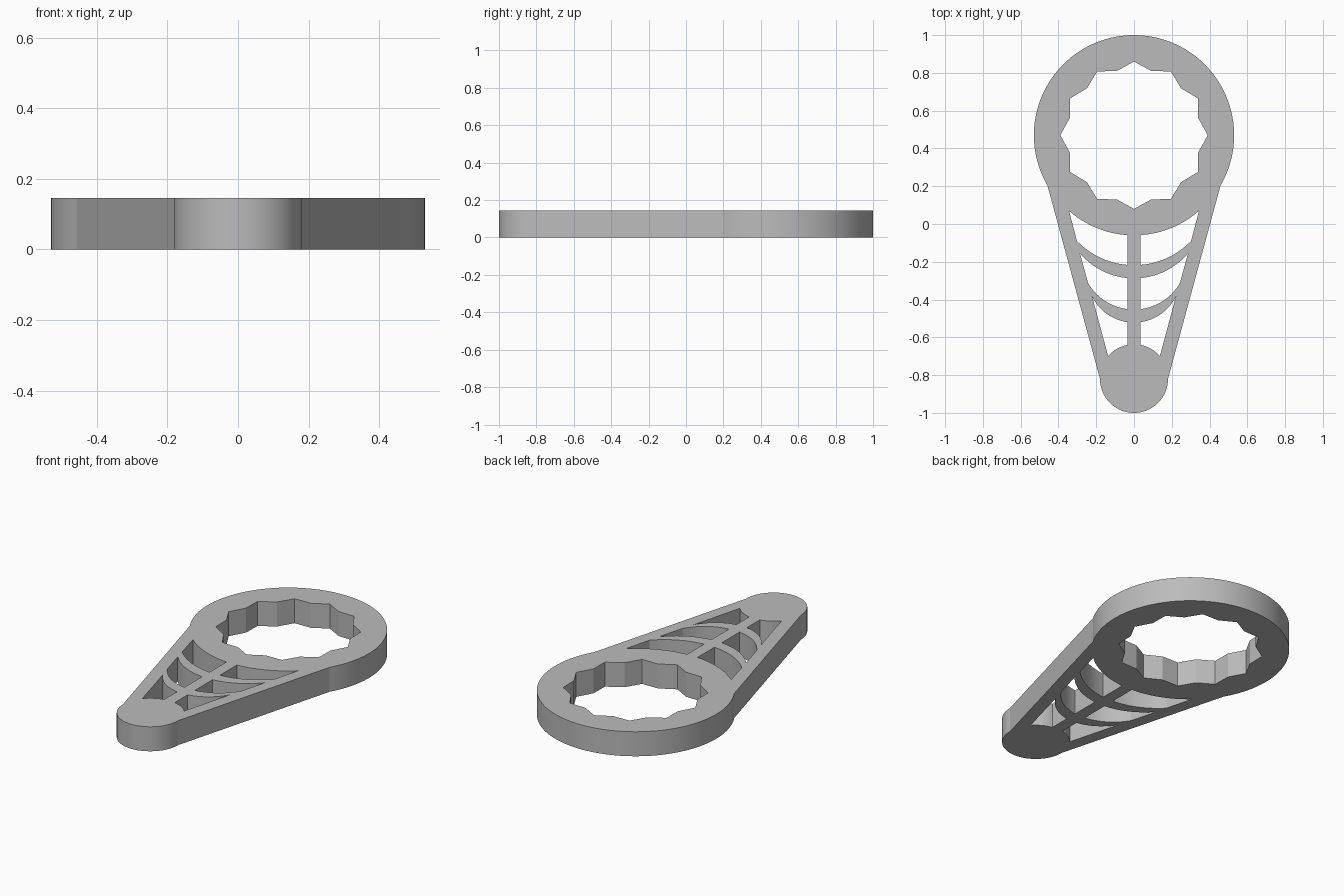
import bpy
import bmesh
from math import sin, cos, pi, radians, asin, atan2

cube = bpy.data.objects.get("Cube")
if cube:
    bpy.data.objects.remove(cube, do_unlink=True)

THICK = 0.145
RING_Y, RING_R = 0.47, 0.53      # large ring end
TIP_Y, TIP_R = -0.82, 0.18       # small rounded end
RIB = 0.034                      # half width of the centre rib


def arc(cy, r, a0, a1, n):
    """Points on a circle centred on the y axis, angles in radians."""
    return [(r * cos(a0 + (a1 - a0) * i / n), cy + r * sin(a0 + (a1 - a0) * i / n))
            for i in range(n + 1)]


def sag(corner, low, n=16):
    """Hanging arc from the rib out to a corner; low is its lowest y."""
    x, rise = corner[0], corner[1] - low
    r = (x * x + rise * rise) / (2 * rise)
    cy = low + r
    return arc(cy, r, -pi / 2 + asin(RIB / r), atan2(corner[1] - cy, x), n)


# Outer outline: ring arc, straight flanks, rounded tip
a = radians(-30.2)
outline = arc(RING_Y, RING_R, a, pi - a, 96) + arc(TIP_Y, TIP_R, pi, 2 * pi, 40)

# Twelve-point socket hole
socket = []
for i in range(24):
    r = 0.39 if i % 2 == 0 else 0.352
    socket.append((r * cos(i * pi / 12), RING_Y + r * sin(i * pi / 12)))

# Openings on the +x side of the rib
upper = sag((0.344, 0.07), RING_Y - RING_R) + sag((0.302, -0.09), -0.218)[::-1]
middle = sag((0.286, -0.155), -0.288) + sag((0.243, -0.313), -0.453)[::-1]
tip_arc = arc(TIP_Y, TIP_R + 0.003, atan2(0.122, 0.138), pi / 2 - asin(RIB / TIP_R), 12)
lower = sag((0.222, -0.383), -0.522) + tip_arc

loops = [outline, socket]
for window in (upper, middle, lower):
    loops += [window, [(-x, y) for x, y in window]]

# Extrude the filled profile into a solid plate
curve = bpy.data.curves.new("handle_profile", 'CURVE')
curve.dimensions = '2D'
curve.fill_mode = 'BOTH'
curve.extrude = THICK / 2
for pts in loops:
    spline = curve.splines.new('POLY')
    spline.points.add(len(pts) - 1)
    for p, (x, y) in zip(spline.points, pts):
        p.co = (x, y, 0, 1)
    spline.use_cyclic_u = True

obj = bpy.data.objects.new("wrench_body", curve)
bpy.context.collection.objects.link(obj)
bpy.ops.object.select_all(action='DESELECT')
obj.select_set(True)
bpy.context.view_layer.objects.active = obj
bpy.ops.object.convert(target='MESH')
obj = bpy.context.view_layer.objects.active

# Weld the caps to the walls and rest the plate on the ground
bm = bmesh.new()
bm.from_mesh(obj.data)
bmesh.ops.remove_doubles(bm, verts=bm.verts, dist=0.0005)
bmesh.ops.translate(bm, verts=bm.verts, vec=(0, 0, THICK / 2))
bmesh.ops.recalc_face_normals(bm, faces=bm.faces)
bm.to_mesh(obj.data)
bm.free()
bpy.ops.object.shade_smooth_by_angle(angle=radians(12))

# Plain grey
grey = bpy.data.materials.new("plain_grey")
grey.use_nodes = True
colour = (0.5, 0.5, 0.5, 1)
grey.diffuse_color = colour
grey.node_tree.nodes["Principled BSDF"].inputs["Base Color"].default_value = colour
obj.data.materials.clear()
obj.data.materials.append(grey)
